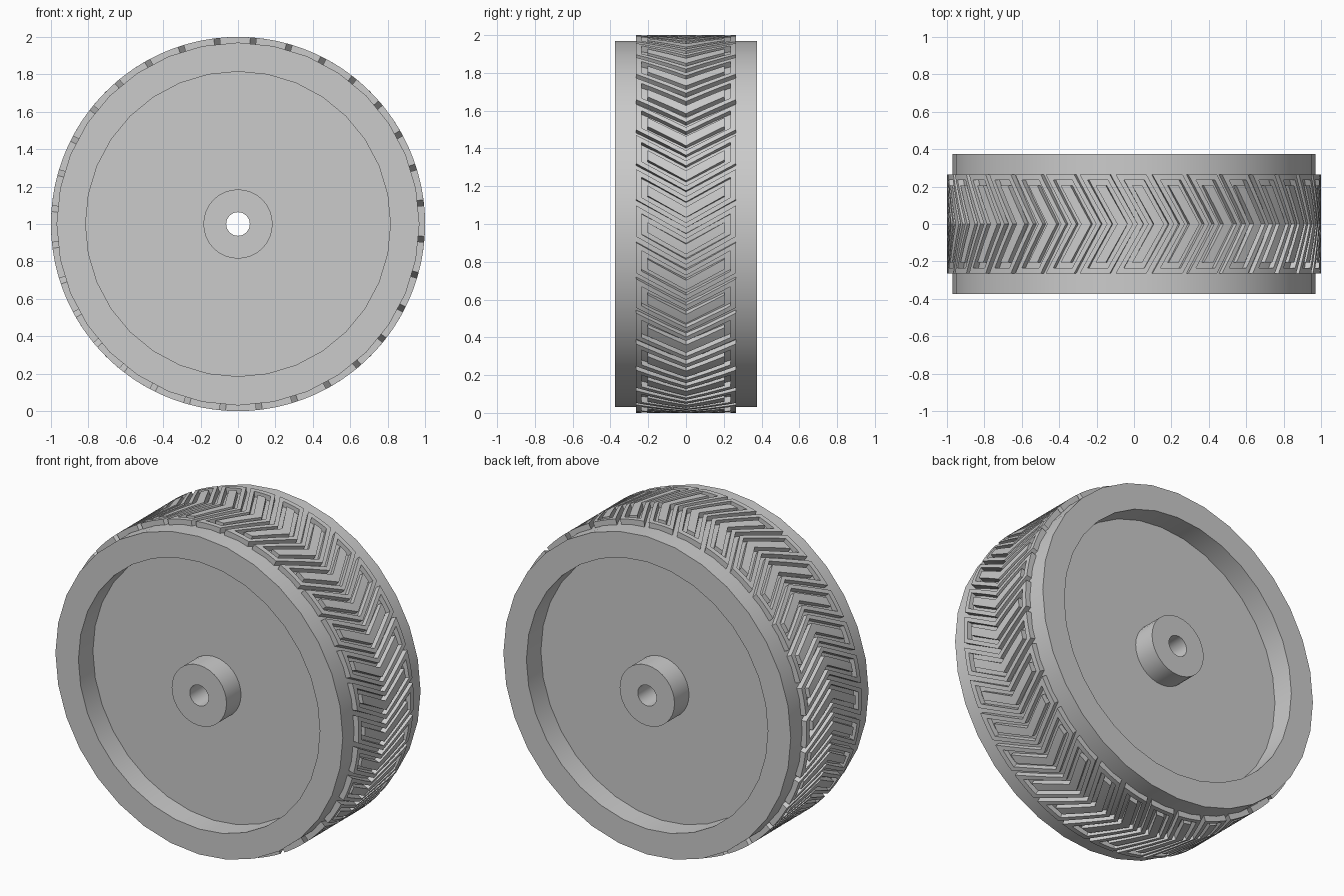
import bpy, bmesh, math

if "Cube" in bpy.data.objects:
    bpy.data.objects.remove(bpy.data.objects["Cube"], do_unlink=True)

SEGMENTS = 32
HALF_WIDTH = 0.375
AXLE_Z = 1.0

grey = bpy.data.materials.new("plain_grey")
grey.use_nodes = True
colour = (0.6, 0.6, 0.6, 1)
grey.diffuse_color = colour
grey.node_tree.nodes["Principled BSDF"].inputs["Base Color"].default_value = colour


def finish(name, bm):
    """Turn a bmesh into a smooth-shaded object with crisp edges."""
    bmesh.ops.recalc_face_normals(bm, faces=bm.faces)
    mesh = bpy.data.meshes.new(name)
    bm.to_mesh(mesh)
    bm.free()
    mesh.materials.append(grey)
    obj = bpy.data.objects.new(name, mesh)
    bpy.context.collection.objects.link(obj)
    bpy.ops.object.select_all(action="DESELECT")
    obj.select_set(True)
    bpy.context.view_layer.objects.active = obj
    bpy.ops.object.shade_smooth_by_angle(angle=math.radians(30))
    return obj


def on_wheel(radius, angle, y):
    """Point at an angle measured clockwise from the top."""
    return (radius * math.sin(angle), y, AXLE_Z + radius * math.cos(angle))


def ring(name, inner, outer, half):
    """Lathe a rectangular section around the axle."""
    bm = bmesh.new()
    section = [(inner, -half), (outer, -half), (outer, half), (inner, half)]
    loops = [[bm.verts.new(on_wheel(r, math.tau * i / SEGMENTS, y)) for r, y in section]
             for i in range(SEGMENTS)]
    for i, a in enumerate(loops):
        b = loops[(i + 1) % SEGMENTS]
        for j in range(4):
            k = (j + 1) % 4
            bm.faces.new((a[j], a[k], b[k], b[j]))
    return finish(name, bm)


# Wheel body
ring("tire", 0.815, 0.97, HALF_WIDTH)
ring("wheel_disc", 0.18, 0.82, 0.235)
ring("hub", 0.063, 0.185, HALF_WIDTH)

# Chevron tread: each block is a raised frame, a ring groove and a raised island
TREAD_HALF = 0.265
BASE, TOP = 0.955, 1.0
PITCH = math.tau / SEGMENTS
SWEEP = 0.15
START = math.radians(5.6)
across = [0.0, 0.1, 0.205, 0.235, TREAD_HALF]
y_cuts = [-y for y in reversed(across[1:])] + across
t_cuts = [PITCH * f for f in (0, 0.14, 0.28, 0.42, 0.56, 0.70, 0.84)]
ROWS, COLS = len(t_cuts) - 1, len(y_cuts) - 1


def raised(i, j):
    if not (0 <= i < ROWS and 0 <= j < COLS):
        return False
    depth = min(i, j, ROWS - 1 - i, COLS - 1 - j)
    return depth != 1


def add_block(bm, start):
    cache = {}

    def vert(i, j, radius):
        key = (i, j, radius)
        if key not in cache:
            y = y_cuts[j]
            angle = start + t_cuts[i] + SWEEP * (1 - abs(y) / TREAD_HALF)
            cache[key] = bm.verts.new(on_wheel(radius, angle, y))
        return cache[key]

    for i in range(ROWS):
        for j in range(COLS):
            if not raised(i, j):
                continue
            corners = [(i, j), (i + 1, j), (i + 1, j + 1), (i, j + 1)]
            neighbours = [(i, j - 1), (i + 1, j), (i, j + 1), (i - 1, j)]
            for radius in (TOP, BASE):
                bm.faces.new([vert(*c, radius) for c in corners])
            for n, near in enumerate(neighbours):
                if not raised(*near):
                    a, b = corners[n], corners[(n + 1) % 4]
                    bm.faces.new((vert(*a, TOP), vert(*b, TOP),
                                  vert(*b, BASE), vert(*a, BASE)))


tread = bmesh.new()
for k in range(SEGMENTS):
    add_block(tread, START + k * PITCH)
finish("chevron_tread", tread)
